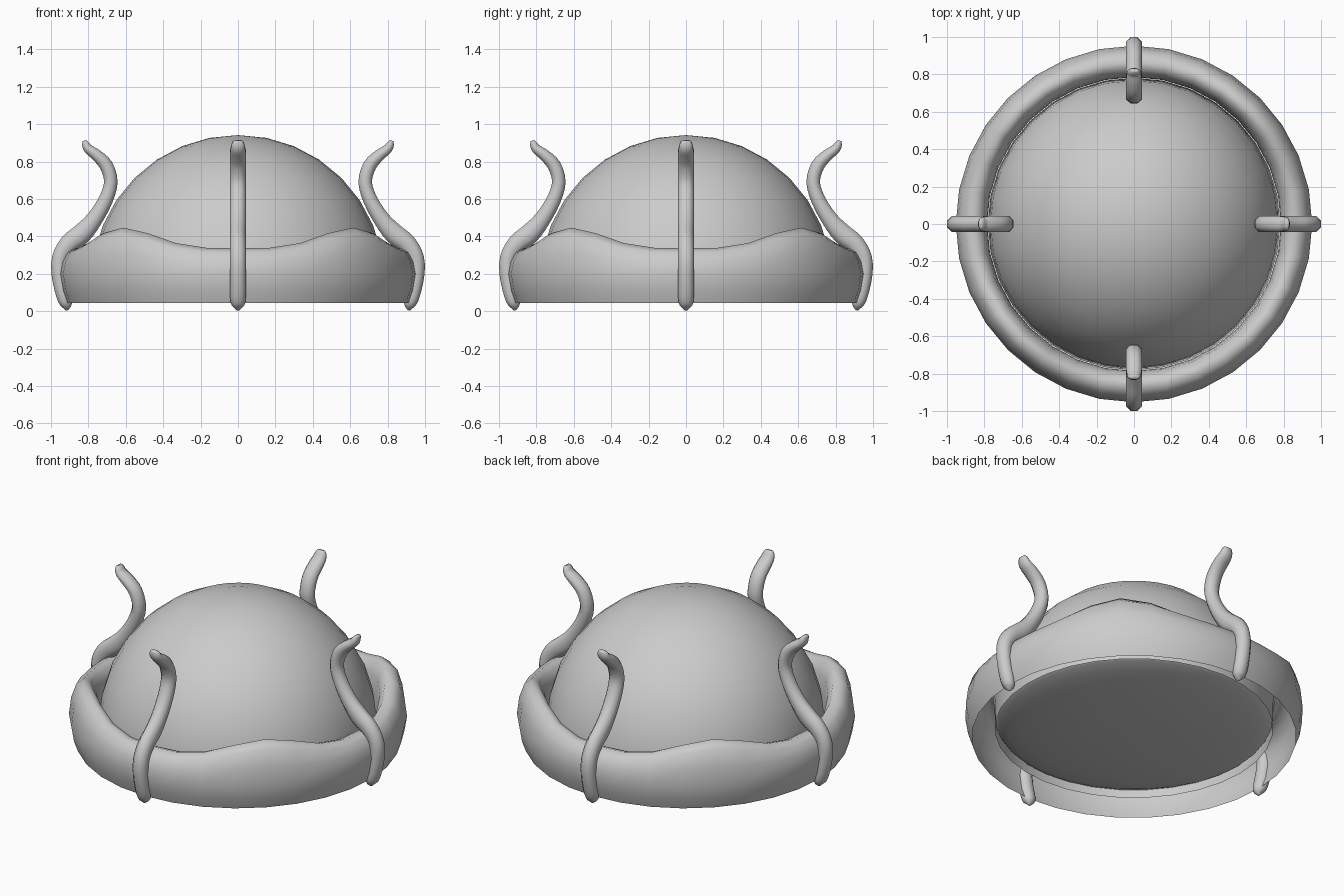
import bpy, bmesh, math
from mathutils import Vector

if "Cube" in bpy.data.objects:
    bpy.data.objects.remove(bpy.data.objects["Cube"])

def finish(name, bm, angle):
    bmesh.ops.recalc_face_normals(bm, faces=bm.faces)
    me = bpy.data.meshes.new(name)
    bm.to_mesh(me)
    bm.free()
    ob = bpy.data.objects.new(name, me)
    bpy.context.collection.objects.link(ob)
    bpy.ops.object.select_all(action='DESELECT')
    ob.select_set(True)
    bpy.context.view_layer.objects.active = ob
    bpy.ops.object.shade_smooth_by_angle(angle=math.radians(angle))
    return ob

def bridge(bm, a, b):
    n = len(a)
    for i in range(n):
        bm.faces.new((a[i], a[(i + 1) % n], b[(i + 1) % n], b[i]))

# Dome: upper half sphere with a shallow squashed underside
bm = bmesh.new()
bmesh.ops.create_uvsphere(bm, u_segments=32, v_segments=16, radius=0.782)
for v in bm.verts:
    if v.co.z < 0:
        v.co.z *= 0.13
bmesh.ops.translate(bm, verts=bm.verts, vec=(0, 0, 0.16))
finish("dome", bm, 100)

# Wavy rim: shell open below, crest raised at the four diagonals
profile = [(0.915, 0.045), (0.938, 0.11), (0.953, 0.20), (0.94, 0.265), (0.912, 0.315),
           (0.868, 0.337), (0.828, 0.325), (0.80, 0.285), (0.79, 0.24), (0.785, 0.19), (0.785, 0.1)]
bm = bmesh.new()
loops = []
for i in range(32):
    a = 2 * math.pi * i / 32
    rise = 0.11 * math.sin(2 * a) ** 4
    loops.append([bm.verts.new((r * math.cos(a), r * math.sin(a),
                                z + rise * max(0, (z - 0.2) / 0.137))) for r, z in profile])
for i in range(32):
    a, b = loops[i], loops[(i + 1) % 32]
    for k in range(len(profile) - 1):
        bm.faces.new((a[k], b[k], b[k + 1], a[k + 1]))
finish("wavy_rim", bm, 80)

# Hooks: smooth S-curved tubes (radius, height, thickness scale) at the four sides
path = [(0.917, 0.004, 0.12), (0.918, 0.035, 0.8), (0.935, 0.09, 1), (0.955, 0.19, 1.05),
        (0.952, 0.285, 1.1), (0.905, 0.36, 1.3), (0.835, 0.415, 1.4), (0.77, 0.49, 1.15),
        (0.71, 0.59, 1), (0.68, 0.69, 0.93), (0.705, 0.78, 0.93), (0.757, 0.835, 0.8),
        (0.80, 0.868, 0.65), (0.815, 0.895, 0.5), (0.822, 0.912, 0.25)]

def resample(p, n=3):
    p = [Vector(q) for q in p]
    out = []
    for i in range(len(p) - 1):
        a, b, c, d = p[max(i - 1, 0)], p[i], p[i + 1], p[min(i + 2, len(p) - 1)]
        for k in range(n):
            t = k / n
            out.append(b + 0.5 * t * ((c - a) + t * ((2 * a - 5 * b + 4 * c - d)
                                                     + t * (3 * (b - c) + d - a))))
    return out + [p[-1]]

def hook(name, ang):
    out = Vector((math.cos(ang), math.sin(ang), 0))
    side = Vector((-math.sin(ang), math.cos(ang), 0))
    curve = resample(path)
    pts = [out * q.x + Vector((0, 0, q.y)) for q in curve]
    bm = bmesh.new()
    rings = []
    for i, p in enumerate(pts):
        t = (pts[min(i + 1, len(pts) - 1)] - pts[max(i - 1, 0)]).normalized()
        n = t.cross(side)
        s = curve[i].z
        w = min(s, 1) if i < 12 else min(1, 0.3 + 0.95 * s)  # stays wide near the upper tip
        rings.append([bm.verts.new(p + n * (0.042 * s * math.cos(a)) + side * (0.046 * w * math.sin(a)))
                      for a in (math.pi / 4 * (k + 0.5) for k in range(8))])
    for a, b in zip(rings, rings[1:]):
        bridge(bm, a, b)
    bm.faces.new(rings[0])
    bm.faces.new(rings[-1])
    finish(name, bm, 60)

for name, k in (("right_hook", 0), ("back_hook", 1), ("left_hook", 2), ("front_hook", 3)):
    hook(name, k * math.pi / 2)
